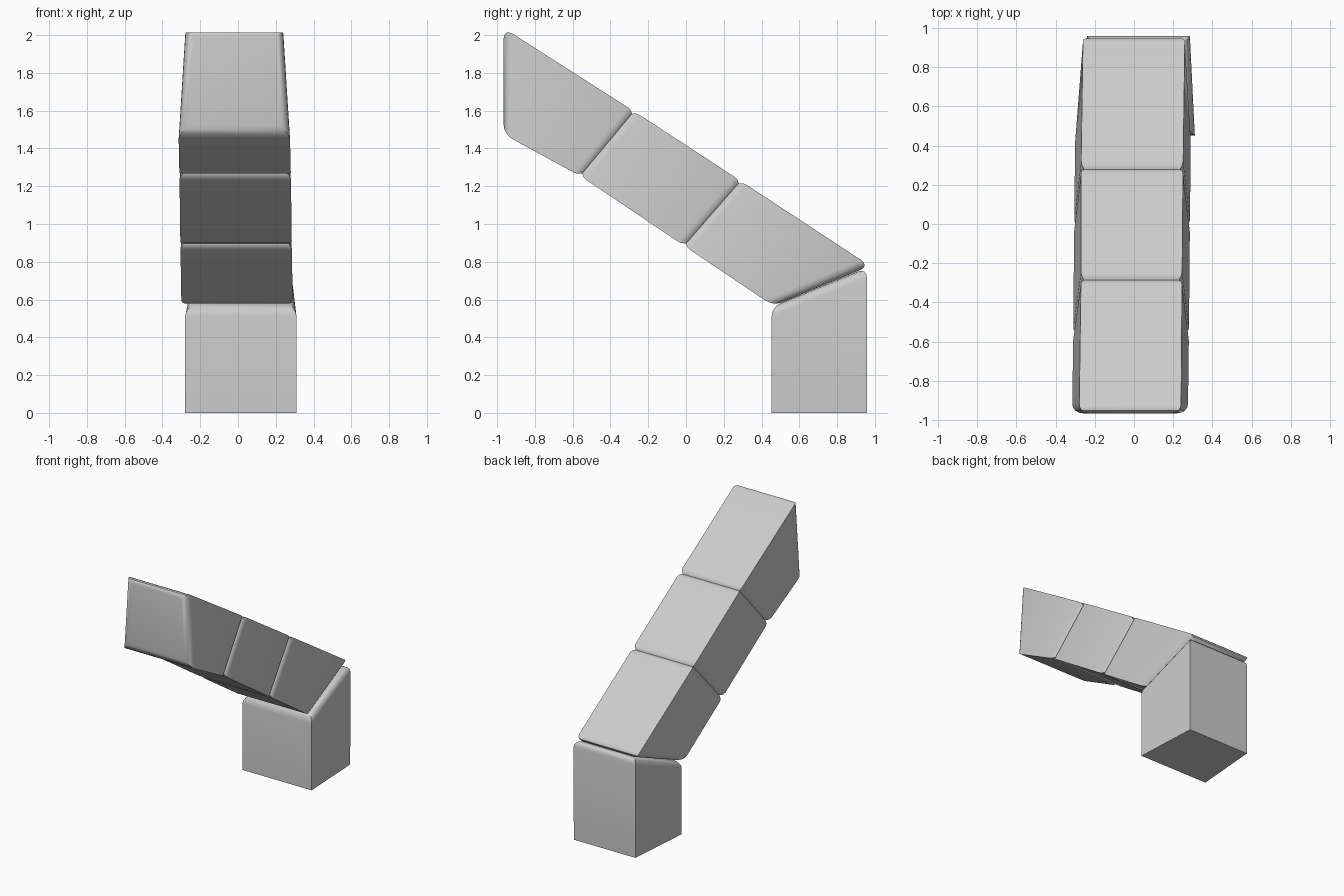
import bpy, bmesh

if "Cube" in bpy.data.objects:
    bpy.data.objects.remove(bpy.data.objects["Cube"])


def block(name, ring_a, ring_b, bevel_a, bevel_b, width=0.05):
    """Solid between two four-point end rings, with rounded rims on chosen ends."""
    bm = bmesh.new()
    a = [bm.verts.new(p) for p in ring_a]
    b = [bm.verts.new(p) for p in ring_b]
    caps = [bm.faces.new(a), bm.faces.new(b[::-1])]
    for i in range(4):
        j = (i + 1) % 4
        bm.faces.new((a[j], a[i], b[i], b[j]))
    rims = []
    for cap, on in zip(caps, (bevel_a, bevel_b)):
        if on:
            rims += list(cap.edges)
    bmesh.ops.bevel(bm, geom=rims, offset=width, segments=4, profile=0.5,
                    affect='EDGES', clamp_overlap=True)
    bmesh.ops.recalc_face_normals(bm, faces=bm.faces)
    mesh = bpy.data.meshes.new(name)
    bm.to_mesh(mesh)
    bm.free()
    obj = bpy.data.objects.new(name, mesh)
    bpy.context.collection.objects.link(obj)
    bpy.ops.object.select_all(action='DESELECT')
    obj.select_set(True)
    bpy.context.view_layer.objects.active = obj
    bpy.ops.object.shade_smooth_by_angle(angle=0.6)
    return obj


def section(top, bottom, top_x, bottom_x, shift=0.0):
    """Slanted trapezoid cut through the arm; shift slides it along the arm."""
    dy, dz = 0.835 * shift, -0.55 * shift
    (ty, tz), (by, bz) = top, bottom
    return [(top_x[0], ty + dy, tz + dz), (top_x[1], ty + dy, tz + dz),
            (bottom_x[1], by + dy, bz + dz), (bottom_x[0], by + dy, bz + dz)]


# Arm: cuts from the raised front tip down to the base
cuts = [
    ((-0.965, 2.035), (-0.965, 1.473), (-0.28, 0.24), (-0.315, 0.275)),
    ((-0.275, 1.597), (-0.56, 1.255), (-0.27, 0.245), (-0.31, 0.28)),
    ((0.29, 1.228), (-0.01, 0.885), (-0.27, 0.25), (-0.305, 0.285)),
    ((0.972, 0.777), (0.46, 0.565), (-0.26, 0.26), (-0.30, 0.29)),
]
names = ["arm_tip", "arm_middle", "arm_lower"]
overlap = 0.012
for i, name in enumerate(names):
    start = section(*cuts[i], shift=-overlap if i > 0 else 0)
    end = section(*cuts[i + 1], shift=overlap if i < 2 else 0)
    block(name, start, end, True, True)

# Base: upright block with a sloping top, wider at the front
plan = [(-0.28, 0.452), (0.31, 0.452), (0.285, 0.957), (-0.24, 0.957)]
heights = [0.56, 0.56, 0.768, 0.768]
block("base", [(x, y, 0) for x, y in plan],
      [(x, y, h) for (x, y), h in zip(plan, heights)], False, True)
